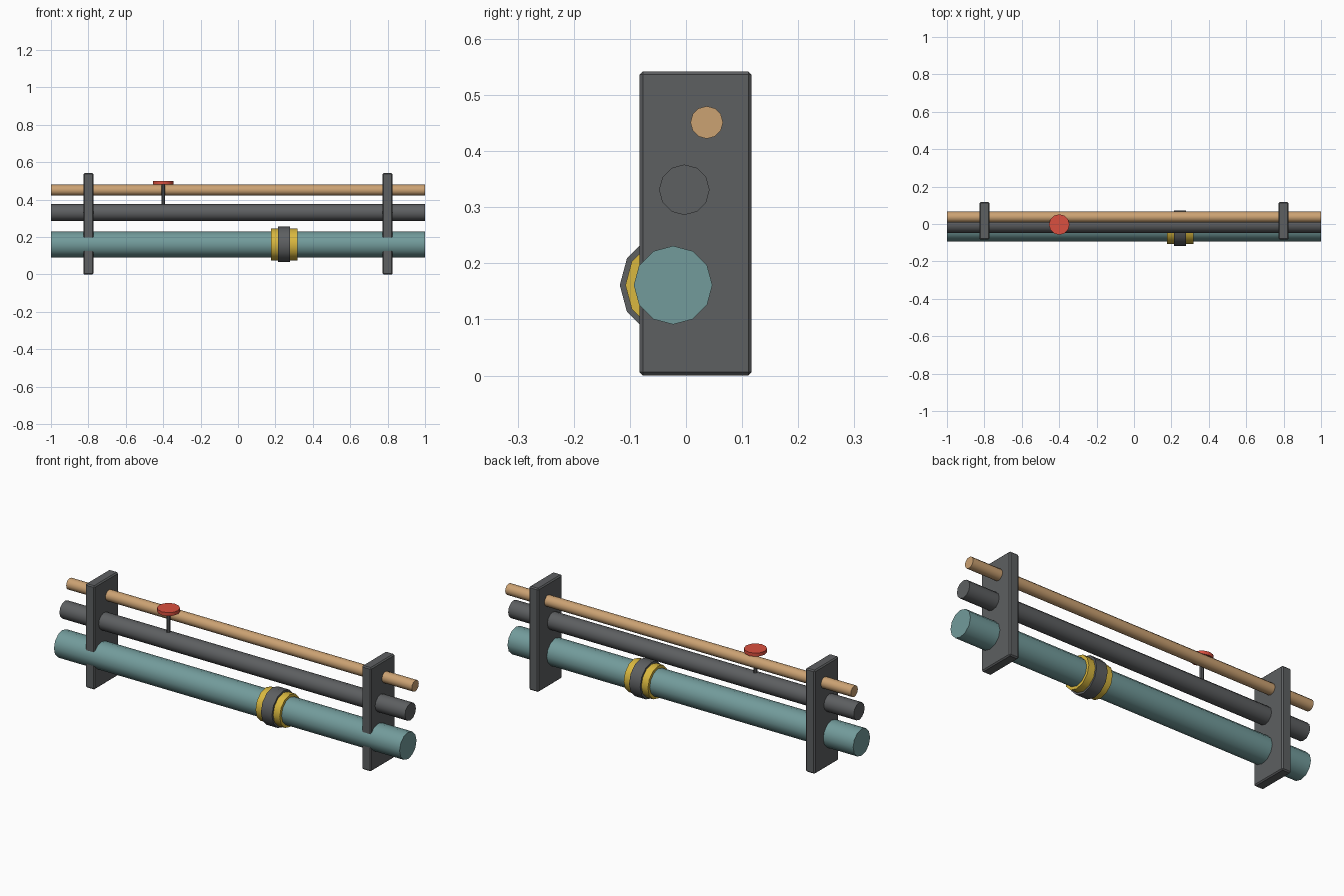
import bpy
from math import pi, radians

if "Cube" in bpy.data.objects:
    bpy.data.objects.remove(bpy.data.objects["Cube"])


def material(name, rgb):
    m = bpy.data.materials.new(name)
    m.diffuse_color = (*rgb, 1)
    m.use_nodes = True
    m.node_tree.nodes["Principled BSDF"].inputs["Base Color"].default_value = m.diffuse_color
    return m


TEAL = material("teal_paint", (0.17, 0.33, 0.33))
DARK = material("dark_steel", (0.11, 0.115, 0.12))
COPPER = material("copper", (0.60, 0.36, 0.17))
YELLOW = material("yellow_paint", (0.70, 0.48, 0.05))
RED = material("red_paint", (0.70, 0.08, 0.05))


def finish(name, mat, smooth=True):
    ob = bpy.context.object
    ob.name = name
    ob.data.materials.append(mat)
    if smooth:
        bpy.ops.object.shade_smooth_by_angle(angle=radians(40))
    return ob


def cylinder(name, loc, radius, length, mat, axis="X", sides=12):
    rot = (0, pi / 2, 0) if axis == "X" else (0, 0, 0)
    bpy.ops.mesh.primitive_cylinder_add(vertices=sides, radius=radius, depth=length,
                                        location=loc, rotation=rot)
    return finish(name, mat)


# Three long pipes of decreasing thickness
cylinder("large_pipe", (0, -0.023, 0.161), 0.07, 2, TEAL)
cylinder("middle_pipe", (0, -0.003, 0.331), 0.045, 2, DARK)
cylinder("small_pipe", (0, 0.037, 0.451), 0.029, 2, COPPER)

# Coupling on the large pipe
cylinder("coupling_sleeve", (0.247, -0.023, 0.161), 0.085, 0.14, YELLOW)
cylinder("coupling_band", (0.247, -0.023, 0.161), 0.095, 0.064, DARK)

# Valve stem and handwheel on the middle pipe
cylinder("valve_stem", (-0.4, -0.003, 0.41), 0.01, 0.16, DARK, "Z", 8)
cylinder("valve_handwheel", (-0.4, -0.003, 0.491), 0.055, 0.018, RED, "Z")

# Support brackets with small chamfers
for side, x in (("left", -0.8), ("right", 0.8)):
    bpy.ops.mesh.primitive_cube_add(size=1, location=(x, 0.017, 0.271))
    ob = finish(side + "_bracket", DARK, smooth=False)
    ob.scale = (0.054, 0.2, 0.542)
    bpy.ops.object.transform_apply(location=False, rotation=False, scale=True)
    bevel = ob.modifiers.new("chamfer", "BEVEL")
    bevel.width = 0.006
    bevel.segments = 1
